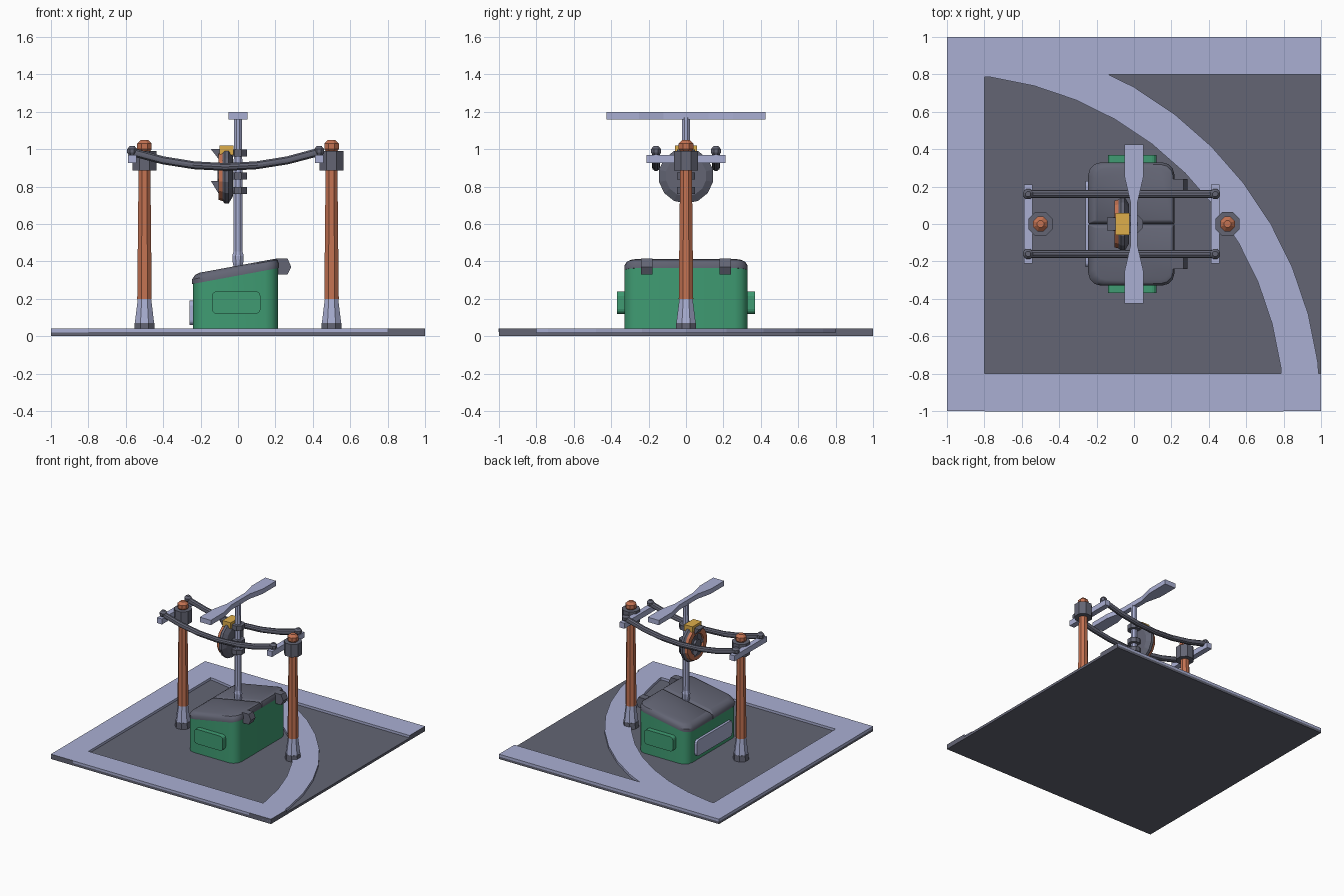
import bpy, bmesh, math
from mathutils import Vector

cube = bpy.data.objects.get("Cube")
if cube:
    bpy.data.objects.remove(cube, do_unlink=True)


def material(name, rgb):
    m = bpy.data.materials.new(name)
    m.use_nodes = True
    color = (*rgb, 1)
    m.diffuse_color = color
    m.node_tree.nodes["Principled BSDF"].inputs["Base Color"].default_value = color
    return m


LAVENDER = material("lavender", (0.40, 0.43, 0.65))
DARK = material("slate", (0.125, 0.13, 0.175))
GREEN = material("green", (0.05, 0.33, 0.17))
ORANGE = material("copper", (0.55, 0.17, 0.085))
YELLOW = material("yellow", (0.73, 0.42, 0.07))


def finish(name, bm, *mats, smooth=False):
    bmesh.ops.recalc_face_normals(bm, faces=bm.faces)
    mesh = bpy.data.meshes.new(name)
    bm.to_mesh(mesh)
    bm.free()
    ob = bpy.data.objects.new(name, mesh)
    bpy.context.collection.objects.link(ob)
    for m in mats:
        mesh.materials.append(m)
    if smooth:
        bpy.ops.object.select_all(action="DESELECT")
        ob.select_set(True)
        bpy.context.view_layer.objects.active = ob
        bpy.ops.object.shade_smooth_by_angle(angle=math.radians(35))
    return ob


def loft(name, loops, mat, smooth=False, closed=False):
    """Skin a list of equal-length point loops; cap the ends unless closed."""
    bm = bmesh.new()
    rings = [[bm.verts.new(p) for p in loop] for loop in loops]
    n = len(rings[0])
    pairs = list(zip(rings, rings[1:])) + ([(rings[-1], rings[0])] if closed else [])
    for a, b in pairs:
        for i in range(n):
            j = (i + 1) % n
            bm.faces.new((a[i], a[j], b[j], b[i]))
    if not closed:
        bm.faces.new(rings[0])
        bm.faces.new(rings[-1])
    return finish(name, bm, mat, smooth=smooth)


def box(name, x, y, z, mat):
    rect = [(x[0], y[0]), (x[1], y[0]), (x[1], y[1]), (x[0], y[1])]
    return loft(name, [[(*p, h) for p in rect] for h in z], mat)


def turned(name, centre, profile, mat, axis="z", sides=8, smooth=False):
    """Solid of (radius, height) rings about an axis through centre."""
    def place(r, h, a):
        u, v = r * math.cos(a), r * math.sin(a)
        return Vector(centre) + Vector((u, v, h) if axis == "z" else (h, u, v))
    angles = [math.tau * (i + 0.5) / sides for i in range(sides)]
    return loft(name, [[place(r, h, a) for a in angles] for r, h in profile], mat, smooth)


def rounded(x0, x1, y0, y1, radii):
    """Rounded rectangle; radii run from lower left, counter-clockwise."""
    pts = []
    corners = [(x0, y0, 1, 1, 180), (x1, y0, -1, 1, 270), (x1, y1, -1, -1, 0), (x0, y1, 1, -1, 90)]
    for (x, y, sx, sy, start), r in zip(corners, radii):
        for k in range(4):
            a = math.radians(start + 30 * k)
            pts.append((x + sx * r + r * math.cos(a), y + sy * r + r * math.sin(a)))
    return pts


# Floor slab and raised border
box("floor_slab", (-1, 1), (-1, 1), (0, 0.02), DARK)
bars = {"left": ((-1, -0.8), (-1, 1)), "front": ((-1, 1), (-1, -0.8)), "back": ((-1, 1), (0.8, 1))}
for side, (x, y) in bars.items():
    ob = box(side + "_border", x, y, (0.02, 0.04), LAVENDER)
    ob.data.materials.append(DARK)
    for f in ob.data.polygons:
        if f.normal.y < -0.9 and side == "front" or f.normal.x > 0.9 and f.center.x > 0.9:
            f.material_index = 1
box("front_edge_strip", (-0.8, 0.8), (-1.002, -1), (0.022, 0.04), LAVENDER)

# Curved floor marking
arc = []
for i in range(13):
    a = math.pi / 2 * i / 12
    arc.append([(-1 + r * math.cos(a), -1 + r * math.sin(a), h)
                for r, h in ((1.8, 0.015), (2, 0.015), (2, 0.04), (1.8, 0.04))])
loft("curved_border", arc, LAVENDER)


# Chest body with a slanted rim
def rim(x):
    return 0.28 + (x + 0.24) * 0.185


plan = rounded(-0.24, 0.215, -0.33, 0.33, [0.07] * 4)
loft("chest_body", [[(x, y, 0.02) for x, y in plan], [(x, y, rim(x)) for x, y in plan]], GREEN, True)

# Lid in two padded halves
for s, name in ((1, "back"), (-1, "front")):
    loops = []
    for inset, lift in ((0, 0), (0, 0.025), (0.015, 0.045), (0.038, 0.053)):
        y0, y1 = 0.001 + inset * 0.5, 0.33 - inset * 0.8
        r = 0.07 - inset * 0.3
        lid = rounded(-0.245 + inset, 0.217 - inset * 0.5, y0, y1, [0.005, 0.005, r, r])
        loops.append([(x, s * y, rim(x) + lift) for x, y in lid])
    loft(name + "_lid_half", loops, DARK, True)
    # Side panel and hinge
    panel = rounded(-0.14, 0.12, 0.12, 0.24, [0.025] * 4)
    loft(name + "_side_panel", [[(x, s * y, z) for x, z in panel] for y in (0.32, 0.37)], GREEN)
    knuckle = [(0.2, 0.33), (0.265, 0.33), (0.285, 0.37), (0.265, 0.415), (0.2, 0.415)]
    loft(name + "_hinge", [[(x, s * y, z) for x, z in knuckle] for y in (0.18, 0.24)], DARK)
plate = rounded(-0.23, 0.23, 0.06, 0.19, [0.025] * 4)
loft("chest_name_plate", [[(x, y, z) for y, z in plate] for x in (-0.235, -0.26)], LAVENDER)

# Posts with feet, collars and crossbars
for s, name in ((-1, "right"), (1, "left")):
    c = (0.5 * s, 0, 0)
    turned(name + "_post_boot", c, [(0.06, 0.02), (0.058, 0.07)], DARK)
    turned(name + "_post_foot", c, [(0.056, 0.07), (0.036, 0.22), (0.03, 0.24)], LAVENDER)
    turned(name + "_post", c, [(0.042, 0.2), (0.034, 0.9), (0.034, 0.99), (0.042, 1.0),
                               (0.042, 1.03), (0.02, 1.05)], ORANGE)
    turned(name + "_collar", c, [(0.07, 0.885), (0.07, 0.99)], DARK)
    x = 0.5 * s - 0.066
    box(name + "_crossbar", (x - 0.022, x + 0.022), (-0.21, 0.21), (0.925, 0.97), LAVENDER)

# Sagging rails with ball ends
for s, name in ((-1, "front"), (1, "back")):
    rail = []
    for i in range(7):
        t = i / 3 - 1
        x, z = -0.068 + 0.5 * t, 0.905 + 0.08 * t * t
        lean = math.atan(0.32 * t)
        rail.append([(x - 0.022 * math.sin(a) * math.sin(lean), 0.16 * s + 0.022 * math.cos(a),
                      z + 0.022 * math.sin(a)) for a in [math.tau * k / 10 for k in range(10)]])
    loft(name + "_rail", rail, DARK, True)
    for x in (-0.566, 0.434):
        turned(name + "_rail_ball", (x, 0.16 * s, 0.99),
               [(0.016, -0.05), (0.02, -0.022), (0.029, -0.008), (0.029, 0.01), (0.015, 0.026)], DARK)

# Central shaft with ball joint and rings
turned("shaft", (0, 0, 0), [(0.026, 0.42), (0.024, 1.17)], LAVENDER)
turned("shaft_ball", (0, 0, 0.42),
       [(0.02, -0.07), (0.03, -0.03), (0.033, 0.01), (0.026, 0.034), (0.014, 0.044)], LAVENDER)
for z in (0.78, 0.857, 0.98):
    turned("shaft_ring", (0, 0, z), [(0.052, -0.019), (0.052, 0.019)], DARK)

# Flared top handle
half = [(0.05, 0.425), (0.05, 0.25), (0.02, 0.12)]
outline = half + [(w, -y) for w, y in reversed(half)]
outline += [(-w, y) for w, y in reversed(outline)]
loft("top_handle", [[(x, y, z) for x, y in outline] for z in (1.16, 1.2)], LAVENDER)

# Wheel: disc, copper rim, hub, spokes
hub = (0, 0, 0.857)
turned("wheel_disc", hub, [(0.125, -0.09), (0.148, -0.07), (0.148, -0.05), (0.11, -0.028)], DARK, "x", 14)
ring = []
for k in range(14):
    a = math.tau * (k + 0.5) / 14
    ring.append([(x, r * math.cos(a), hub[2] + r * math.sin(a))
                 for r, x in ((0.08, -0.08), (0.135, -0.08), (0.128, -0.103), (0.085, -0.103))])
loft("wheel_rim", ring, ORANGE, closed=True)
turned("wheel_hub", hub, [(0.04, -0.11), (0.04, -0.03)], DARK, "x")
box("wheel_spoke_level", (-0.1, -0.08), (-0.12, 0.12), (0.845, 0.869), DARK)
box("wheel_spoke_upright", (-0.1, -0.08), (-0.012, 0.012), (0.74, 0.98), DARK)

# Wheel fins and yellow clamp
for z0, z1 in ((0.93, 1.0), (0.74, 0.83)):
    fin = [(-0.145, z1), (-0.09, z1), (-0.09, z0)]
    loft("wheel_fin", [[(x, y, z) for x, z in fin] for y in (-0.035, 0.035)], DARK)
box("wheel_clamp", (-0.1, -0.025), (-0.06, 0.06), (0.97, 1.02), YELLOW)
